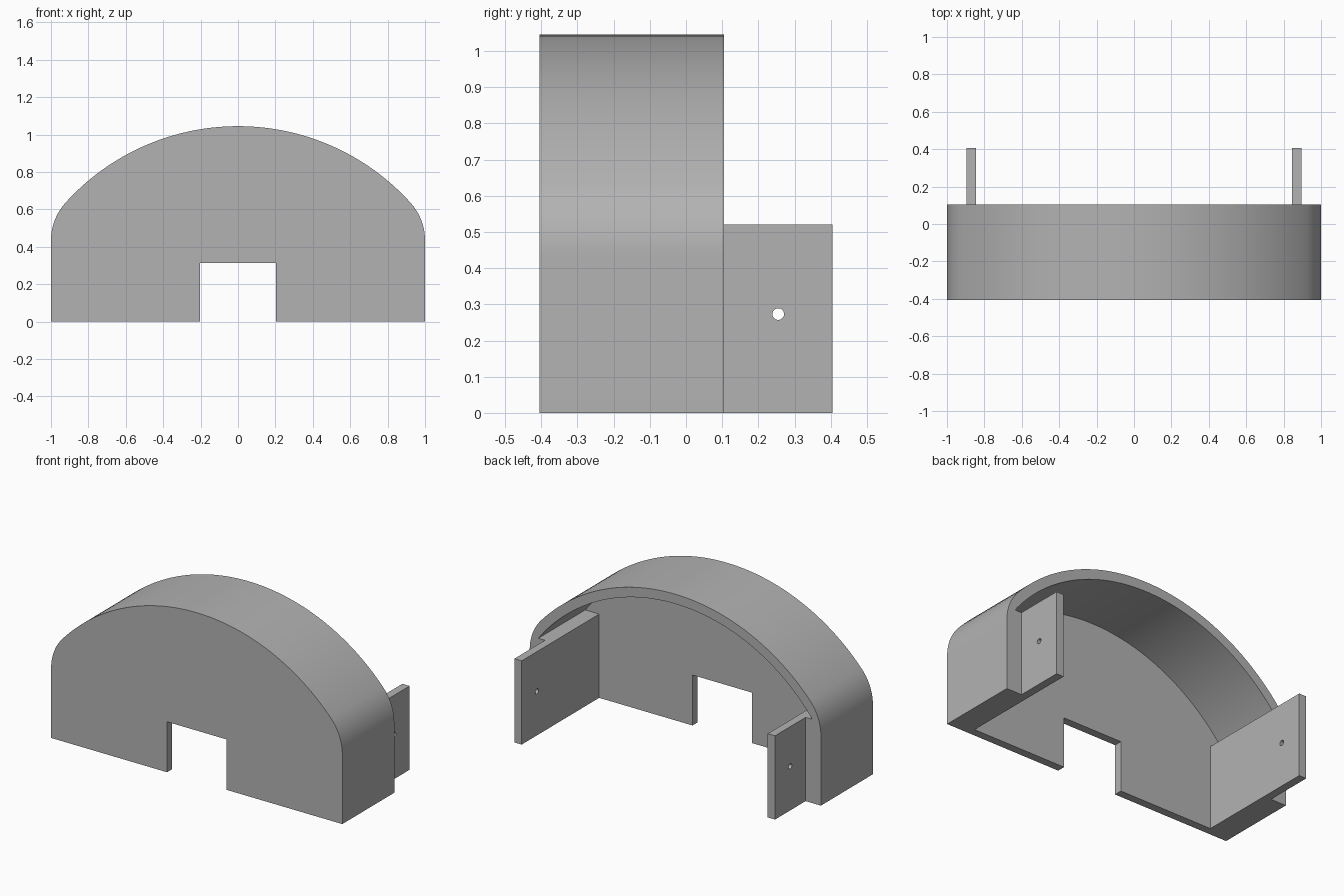
import bpy
import bmesh
from math import sin, cos, atan2, pi, sqrt, radians

cube = bpy.data.objects.get("Cube")
if cube:
    bpy.data.objects.remove(cube, do_unlink=True)

FRONT, RIM_BACK, TAB_BACK = -0.405, 0.105, 0.405
WALL = 0.05
TAB_IN, TAB_OUT, TAB_TOP = 0.845, 0.895, 0.52
ARC_Z, ARC_R, LINER_R, FILLET = -0.199, 1.244, 1.184, 0.3

grey = bpy.data.materials.new("plain grey")
grey.use_nodes = True
colour = (0.45, 0.45, 0.45, 1)
grey.diffuse_color = colour
grey.node_tree.nodes["Principled BSDF"].inputs["Base Color"].default_value = colour


def arc(cx, cz, r, a0, a1, n):
    return [(cx + r * cos(a0 + (a1 - a0) * i / n),
             cz + r * sin(a0 + (a1 - a0) * i / n)) for i in range(n + 1)]


def mirrored(half):
    """Close a right-half outline, listed from the bottom to the middle top."""
    return half + [(-x, z) for x, z in reversed(half) if abs(x) > 1e-5]


def prism(name, outline, start, end, axis="y"):
    """Extrude an outline along y, or along x when its points are (y, z)."""
    def place(p, d):
        return (p[0], d, p[1]) if axis == "y" else (d, p[0], p[1])
    bm = bmesh.new()
    face = bm.faces.new([bm.verts.new(place(p, start)) for p in outline])
    top = bmesh.ops.extrude_face_region(bm, geom=[face])["geom"]
    shift = place((0, 0), end - start)
    bmesh.ops.translate(bm, vec=shift, verts=[v for v in top if isinstance(v, bmesh.types.BMVert)])
    bmesh.ops.recalc_face_normals(bm, faces=bm.faces)
    mesh = bpy.data.meshes.new(name)
    bm.to_mesh(mesh)
    bm.free()
    mesh.materials.append(grey)
    obj = bpy.data.objects.new(name, mesh)
    bpy.context.collection.objects.link(obj)
    return obj


def select(obj):
    bpy.ops.object.select_all(action="DESELECT")
    obj.select_set(True)
    bpy.context.view_layer.objects.active = obj


def cut(obj, cutter):
    select(obj)
    mod = obj.modifiers.new("cut", "BOOLEAN")
    mod.operation, mod.solver, mod.object = "DIFFERENCE", "EXACT", cutter
    bpy.ops.object.modifier_apply(modifier=mod.name)
    bpy.data.objects.remove(cutter, do_unlink=True)


# Arched housing: straight sides, rounded shoulders, broad arc on top
fx = 1 - FILLET
fz = ARC_Z + sqrt((ARC_R - FILLET) ** 2 - fx ** 2)
join = atan2(fz - ARC_Z, fx)
half = [(1, 0)] + arc(fx, fz, FILLET, 0, join, 12)
half += arc(0, ARC_Z, ARC_R, join, pi / 2, 32)[1:]
housing = prism("arched_housing", mirrored(half), FRONT, RIM_BACK)

# Hollow open to the back and the bottom
ledge = atan2(TAB_TOP - ARC_Z, sqrt(LINER_R ** 2 - (TAB_TOP - ARC_Z) ** 2))
half = [(TAB_OUT, -0.1), (TAB_OUT, TAB_TOP)] + arc(0, ARC_Z, LINER_R, ledge, pi / 2, 36)
cut(housing, prism("hollow_cutter", mirrored(half), FRONT + WALL, RIM_BACK + 0.1))

# Doorway in the front wall
door = mirrored([(0.204, -0.1), (0.204, 0.313)])
cut(housing, prism("door_cutter", door, FRONT - 0.1, FRONT + 0.2))
select(housing)
bpy.ops.object.shade_smooth_by_angle(angle=radians(20))

# Mounting tabs along the side walls, each with a small pin hole
for name, side in (("left_tab", 1), ("right_tab", -1)):
    outline = [(FRONT + WALL, 0), (TAB_BACK, 0), (TAB_BACK, TAB_TOP), (FRONT + WALL, TAB_TOP)]
    tab = prism(name, outline, side * TAB_IN, side * TAB_OUT, "x")
    hole = arc(0.255, 0.273, 0.016, 0, 2 * pi, 24)[:-1]
    cut(tab, prism("hole_cutter", hole, side * (TAB_IN - 0.1), side * (TAB_OUT + 0.1), "x"))
    select(tab)
    bpy.ops.object.shade_smooth_by_angle(angle=radians(20))
